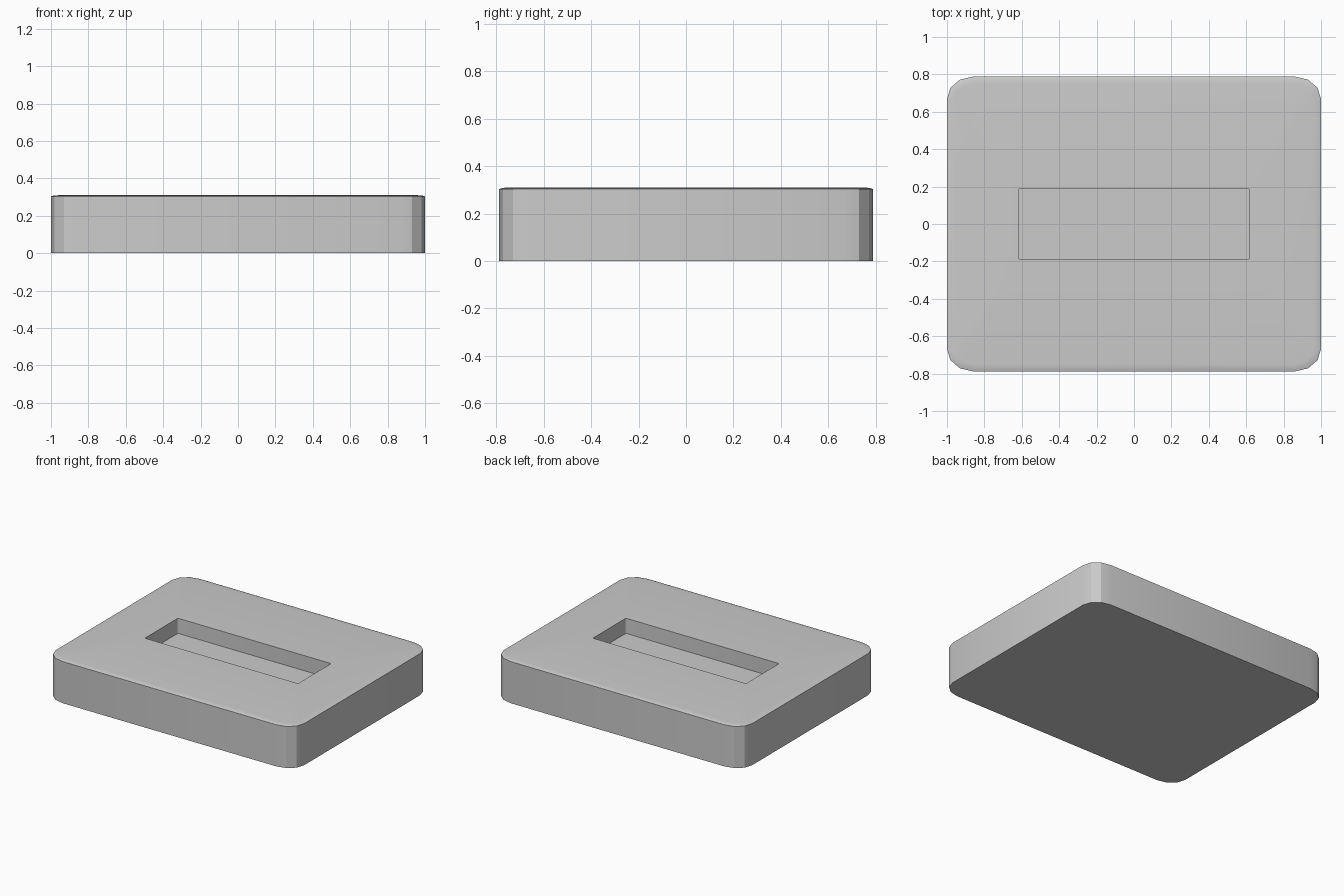
import bpy, bmesh, math

if "Cube" in bpy.data.objects:
    bpy.data.objects.remove(bpy.data.objects["Cube"])

SEG = 3  # segments per rounded corner


def ring(bm, hx, hy, rx, ry, z):
    """Rounded rectangle loop of vertices."""
    verts = []
    for c, (sx, sy) in enumerate([(1, 1), (-1, 1), (-1, -1), (1, -1)]):
        for i in range(SEG + 1):
            a = math.radians(90) * (c + i / SEG)
            verts.append(bm.verts.new((sx * (hx - rx) + rx * math.cos(a),
                                       sy * (hy - ry) + ry * math.sin(a), z)))
    return verts


bm = bmesh.new()
HX, HY, RX, RY = 1.0, 0.788, 0.14, 0.12

# Outer wall and softly eased top edge: (inset, z)
rings = [ring(bm, HX - d, HY - d, RX - d, RY - d, z)
         for d, z in [(0, 0), (0, 0.303), (0.015, 0.308), (0.04, 0.31)]]

# Recessed pocket: rim and floor
rings += [ring(bm, 0.617, 0.19, 0.012, 0.012, z) for z in (0.31, 0.20)]

# Skin neighbouring loops, then cap the underside and the pocket floor
for a, b in zip(rings, rings[1:]):
    n = len(a)
    for i in range(n):
        j = (i + 1) % n
        bm.faces.new((a[i], a[j], b[j], b[i]))
bm.faces.new(rings[0][::-1])
bm.faces.new(rings[-1])
bmesh.ops.recalc_face_normals(bm, faces=bm.faces)

mesh = bpy.data.meshes.new("recessed_base")
bm.to_mesh(mesh)
bm.free()
obj = bpy.data.objects.new("recessed_base", mesh)
bpy.context.collection.objects.link(obj)

# Smooth only the eased top edge; corner facets stay flat
bpy.context.view_layer.objects.active = obj
obj.select_set(True)
bpy.ops.object.shade_smooth_by_angle(angle=math.radians(25))
